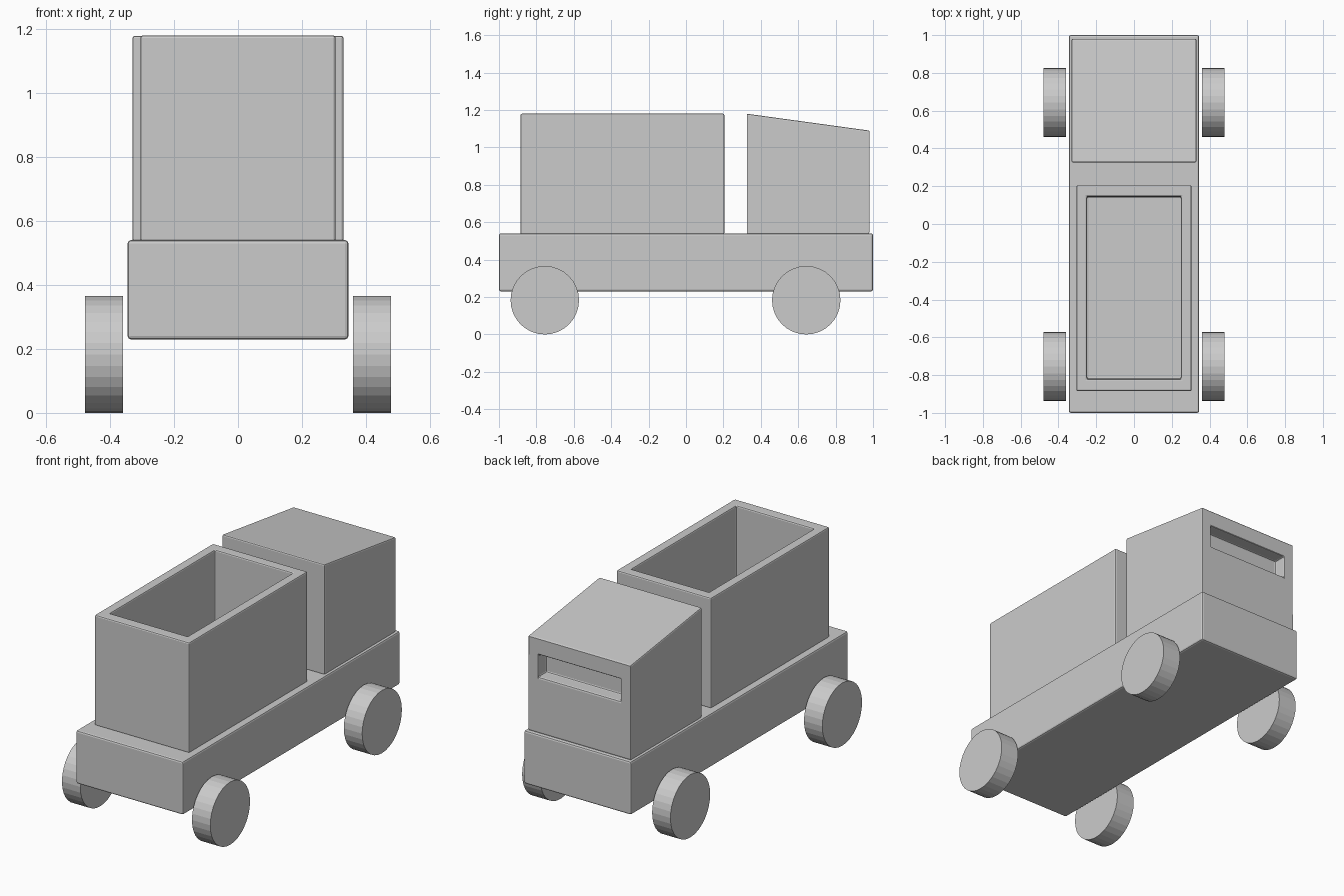
import bpy, bmesh
from mathutils import Vector

if "Cube" in bpy.data.objects:
    bpy.data.objects.remove(bpy.data.objects["Cube"])


def finish(name, bm, bevel=0.01):
    bmesh.ops.recalc_face_normals(bm, faces=bm.faces)
    me = bpy.data.meshes.new(name)
    bm.to_mesh(me)
    bm.free()
    ob = bpy.data.objects.new(name, me)
    bpy.context.collection.objects.link(ob)
    if bevel:
        mod = ob.modifiers.new("edge_bevel", 'BEVEL')
        mod.width = bevel
        mod.segments = 2
        mod.limit_method = 'ANGLE'
    return ob


def box(lo, hi):
    bm = bmesh.new()
    bmesh.ops.create_cube(bm, size=1)
    lo, hi = Vector(lo), Vector(hi)
    for v in bm.verts:
        v.co = (lo + hi) / 2 + v.co * (hi - lo)
    return bm


def pocket(bm, normal, lo, hi, depth):
    """Inset the face pointing along normal to the range lo..hi, then push it in."""
    normal = Vector(normal)
    bm.normal_update()
    face = max(bm.faces, key=lambda f: f.normal.dot(normal))
    bmesh.ops.inset_region(bm, faces=[face], thickness=0.03)
    mid = face.calc_center_median()
    for v in face.verts:
        for i in range(3):
            if lo[i] is not None:
                v.co[i] = lo[i] if v.co[i] < mid[i] else hi[i]
    # follow a sloped panel, then extrude the pocket inwards
    new = bmesh.ops.extrude_discrete_faces(bm, faces=[face])["faces"][0]
    for v in new.verts:
        v.co -= normal * depth


# Chassis
finish("chassis", box((-0.345, -1, 0.23), (0.345, 1, 0.54)))

# Open cargo bin
bm = box((-0.305, -0.885, 0.535), (0.305, 0.205, 1.18))
pocket(bm, (0, 0, 1), (-0.25, -0.82, None), (0.25, 0.145, None), 0.58)
finish("cargo_bin", bm, 0.008)

# Cab with sloping roof and recessed window
bm = box((-0.33, 0.325, 0.535), (0.33, 0.98, 1.18))
for v in bm.verts:
    if v.co.y > 0.9 and v.co.z > 1:
        v.co.z = 1.09
pocket(bm, (0, 1, 0), (-0.265, None, 0.865), (0.265, None, 0.995), 0.075)
finish("cab", bm, 0.008)

# Wheels
for side, sx in (("left", -1), ("right", 1)):
    for end, y in (("front", -0.755), ("back", 0.643)):
        bm = bmesh.new()
        bmesh.ops.create_cone(bm, cap_ends=True, segments=32,
                              radius1=0.183, radius2=0.183, depth=0.118)
        for v in bm.verts:
            v.co = Vector((v.co.z + sx * 0.419, v.co.x + y, v.co.y + 0.183))
        finish(f"wheel_{end}_{side}", bm, 0)
